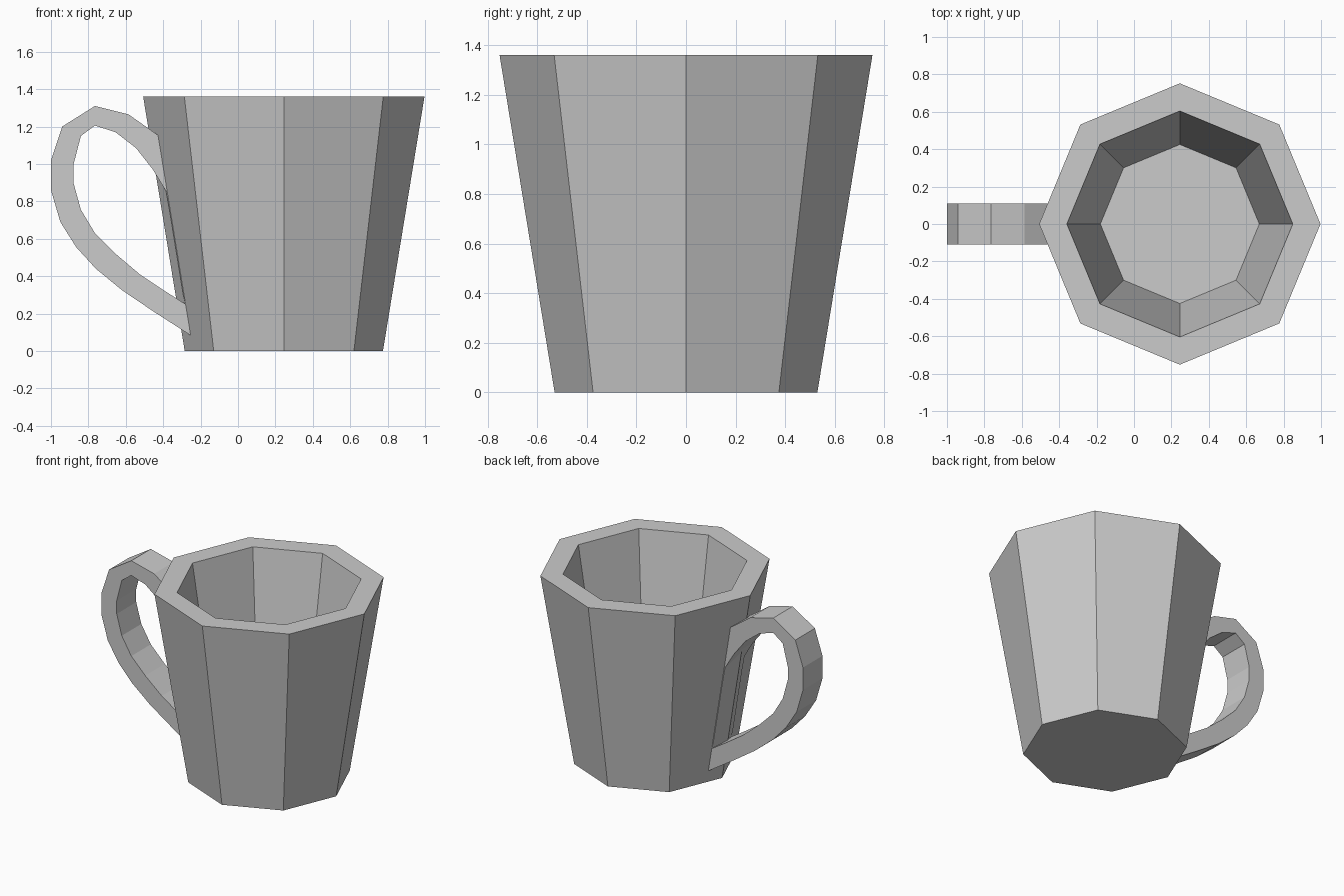
import bpy, bmesh
from math import cos, sin, pi

if "Cube" in bpy.data.objects:
    bpy.data.objects.remove(bpy.data.objects["Cube"])

CX = 0.245      # centre of the cup
SIDES = 8


def finish(name, bm):
    bmesh.ops.recalc_face_normals(bm, faces=bm.faces)
    mesh = bpy.data.meshes.new(name)
    bm.to_mesh(mesh)
    bm.free()
    obj = bpy.data.objects.new(name, mesh)
    bpy.context.collection.objects.link(obj)
    return obj


def bridge(bm, a, b):
    n = len(a)
    for i in range(n):
        j = (i + 1) % n
        bm.faces.new((a[i], a[j], b[j], b[i]))


# Tapered octagonal cup: outer wall, flat rim, inner wall, floor
bm = bmesh.new()
rings = []
for r, z in [(0.53, 0), (0.752, 1.36), (0.604, 1.36), (0.425, 0.25)]:
    rings.append([bm.verts.new((CX + r * cos(2 * pi * i / SIDES),
                                r * sin(2 * pi * i / SIDES), z))
                  for i in range(SIDES)])
for a, b in zip(rings, rings[1:]):
    bridge(bm, a, b)
bm.faces.new(rings[0])
bm.faces.new(rings[-1])
finish("cup", bm)

# Handle: closed flat loop (outer x, z, inner x, z), its straight back sunk in the wall
profile = [
    (-0.24, 0.075, -0.28, 0.25),
    (-0.45, 0.21, -0.39, 0.32),
    (-0.62, 0.325, -0.525, 0.41),
    (-0.76, 0.44, -0.655, 0.52),
    (-0.865, 0.555, -0.765, 0.63),
    (-0.95, 0.69, -0.84, 0.755),
    (-1.0, 0.86, -0.88, 0.90),
    (-1.0, 1.02, -0.88, 0.995),
    (-0.94, 1.20, -0.84, 1.15),
    (-0.765, 1.31, -0.765, 1.205),
    (-0.585, 1.265, -0.655, 1.17),
    (-0.425, 1.152, -0.545, 1.085),
    (-0.37, 1.03, -0.455, 0.97),
    (-0.32, 0.85, -0.385, 0.855),
    (-0.30, 0.75, -0.365, 0.745),
    (-0.235, 0.30, -0.293, 0.30),
]
bm = bmesh.new()
W = 0.11
loops = []
for y, k in [(-W, 0), (W, 0), (W, 2), (-W, 2)]:
    loops.append([bm.verts.new((p[k], y, p[k + 1])) for p in profile])
for i in range(4):
    bridge(bm, loops[i], loops[(i + 1) % 4])
finish("handle", bm)
